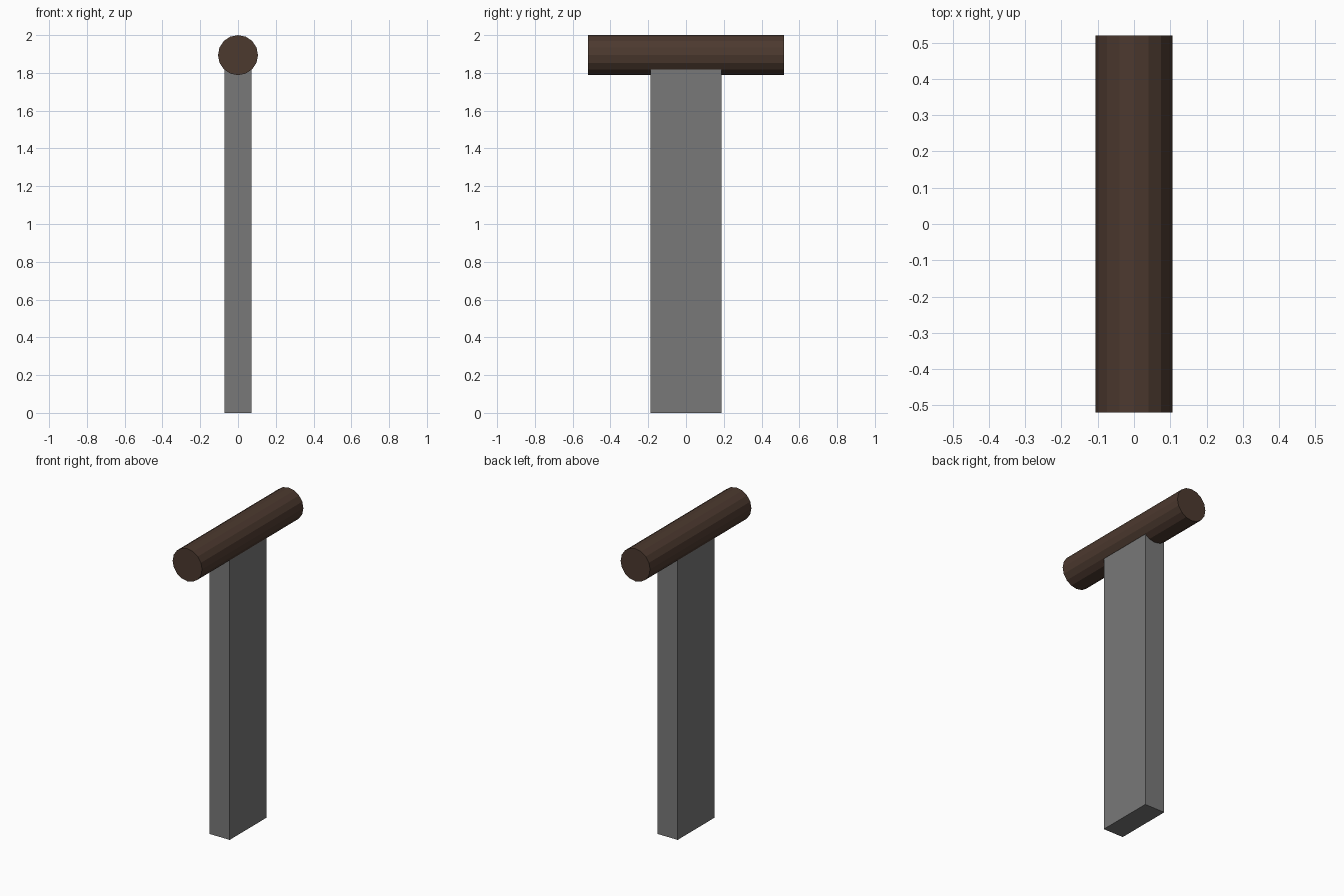
import bpy, math

if "Cube" in bpy.data.objects:
    bpy.data.objects.remove(bpy.data.objects["Cube"])


def material(name, rgb):
    m = bpy.data.materials.new(name)
    m.diffuse_color = (*rgb, 1)
    m.use_nodes = True
    m.node_tree.nodes["Principled BSDF"].inputs["Base Color"].default_value = m.diffuse_color
    return m


# Flat upright post, its top buried in the bar
bpy.ops.mesh.primitive_cube_add(size=1, location=(0, 0, 0.925))
post = bpy.context.object
post.name = "upright_post"
post.scale = (0.144, 0.376, 1.85)
bpy.ops.object.transform_apply(location=False, rotation=False, scale=True)
post.data.materials.append(material("dark_grey", (0.19, 0.19, 0.19)))

# Sixteen-sided crossbar lying along y
R = 0.106
bpy.ops.mesh.primitive_cylinder_add(vertices=16, radius=R, depth=1.04,
                                    location=(0, 0, 2 - R),
                                    rotation=(math.pi / 2, 0, 0))
bar = bpy.context.object
bar.name = "crossbar"
bpy.ops.object.transform_apply(location=False, rotation=True, scale=False)
bar.data.materials.append(material("dark_wood", (0.072, 0.041, 0.028)))
